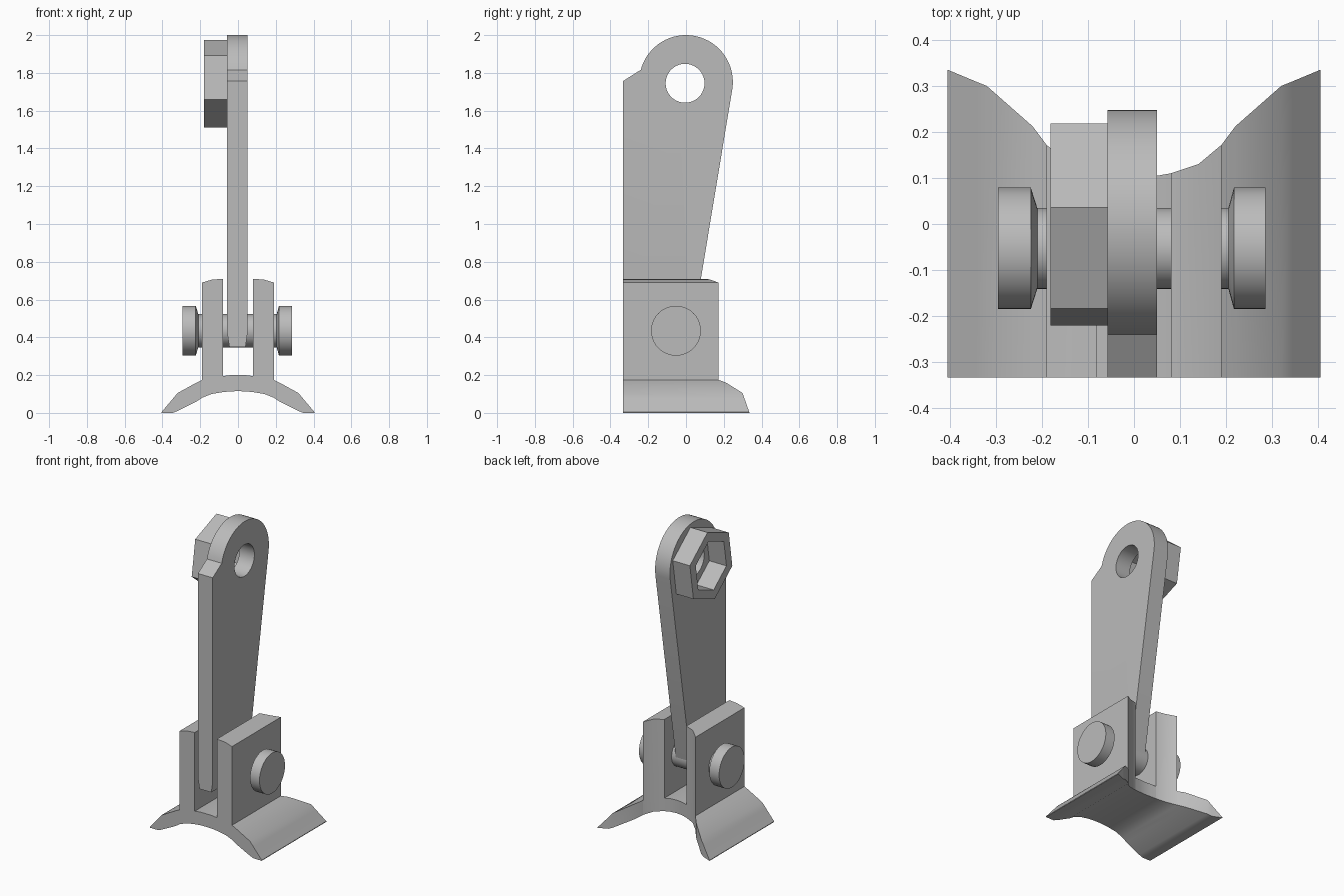
import bpy, bmesh
from math import sin, cos, radians

cube = bpy.data.objects.get("Cube")
if cube:
    bpy.data.objects.remove(cube, do_unlink=True)

grey = bpy.data.materials.new("plain_grey")
grey.use_nodes = True
colour = (0.5, 0.5, 0.5, 1)
grey.diffuse_color = colour
grey.node_tree.nodes["Principled BSDF"].inputs["Base Color"].default_value = colour

FRONT = -0.333


def finish(name, bm, recalc=True):
    if recalc:
        bmesh.ops.recalc_face_normals(bm, faces=bm.faces[:])
    mesh = bpy.data.meshes.new(name)
    bm.to_mesh(mesh)
    bm.free()
    obj = bpy.data.objects.new(name, mesh)
    bpy.context.collection.objects.link(obj)
    mesh.materials.append(grey)
    bpy.ops.object.select_all(action="DESELECT")
    obj.select_set(True)
    bpy.context.view_layer.objects.active = obj
    bpy.ops.object.shade_smooth_by_angle(angle=radians(32))
    return obj


def arc(cy, cz, r, start, end, steps):
    angles = [radians(start + (end - start) * i / steps) for i in range(steps + 1)]
    return [(cy + r * cos(a), cz + r * sin(a)) for a in angles]


def holed_plate(outer, hole, x0, x1):
    """Plate lying across x, with an outline and a hole given as (y, z)."""
    bm = bmesh.new()
    for loop in (outer, hole):
        vs = [bm.verts.new((x0, y, z)) for y, z in loop]
        for a, b in zip(vs, vs[1:] + vs[:1]):
            bm.edges.new((a, b))
    bmesh.ops.triangle_fill(bm, edges=bm.edges[:], use_beauty=True, use_dissolve=False)
    out = bmesh.ops.extrude_face_region(bm, geom=bm.faces[:], use_keep_orig=True)
    for v in out["geom"]:
        if isinstance(v, bmesh.types.BMVert):
            v.co.x = x1
    return bm


# Clevis base: curved saddle and two lugs, as columns of (x, back y, bottom z, top z)
half = [
    (0.0, 0.10, 0.115, 0.20),
    (0.04, 0.103, 0.114, 0.20),
    (0.08, 0.11, 0.11, 0.195),
    (0.08, 0.11, 0.11, 0.71),
    (0.14, 0.13, 0.10, 0.705),
    (0.19, 0.172, 0.08, 0.69),
    (0.19, 0.172, 0.08, 0.175),
    (0.22, 0.212, 0.06, 0.16),
    (0.32, 0.30, 0.01, 0.105),
    (0.345, 0.31, 0.0, 0.075),
    (0.405, 0.335, 0.0, 0.004),
]
columns = [(-x, y, b, t) for x, y, b, t in half[:0:-1]] + half
bm = bmesh.new()
rings = [[bm.verts.new(p) for p in ((x, FRONT, b), (x, FRONT, t), (x, y, t), (x, y, b))]
         for x, y, b, t in columns]
for i, (p, q) in enumerate(zip(rings, rings[1:])):
    wall = columns[i][0] == columns[i + 1][0]
    for k in ([1] if wall else range(4)):
        j = (k + 1) % 4
        bm.faces.new((p[k], p[j], q[j], q[k]))
bm.faces.new(rings[0])
bm.faces.new(rings[-1][::-1])
bmesh.ops.remove_doubles(bm, verts=bm.verts[:], dist=0.0001)
bmesh.ops.recalc_face_normals(bm, faces=bm.faces[:])
finish("clevis_base", bm)

# Lever arm: round eye on top, front shoulder, foot rounded about the pin
PIN_Y, PIN_Z = -0.053, 0.435
outline = arc(0, 1.752, 0.248, -9, 165, 32)
outline += [(FRONT, 1.757), (FRONT, 0.35)]
outline += arc(PIN_Y, PIN_Z, 0.085, -90, -9, 8)
eye = arc(-0.005, 1.745, 0.103, 0, 360, 40)[:-1]
bm = holed_plate(outline, eye, -0.057, 0.05)
bmesh.ops.bisect_plane(bm, geom=bm.verts[:] + bm.edges[:] + bm.faces[:],
                       plane_co=(0, 0, 0.42), plane_no=(0, 0, 1))
for v in bm.verts:
    if v.co.z < 0.38:
        v.co.x *= 0.8
finish("lever_arm", bm)

# Hexagonal socket on the right face of the eye
hexagon = [arc(-0.001, 1.743, r, 81, 441, 6)[:-1] for r in (0.235, 0.17)]
finish("hex_socket", holed_plate(*hexagon, -0.181, -0.057))

# Pivot pin with a chamfered head on each end, turned about the x axis
profile = [(-0.295, 0.0), (-0.295, 0.132), (-0.224, 0.132), (-0.21, 0.088),
           (0.205, 0.088), (0.217, 0.132), (0.285, 0.132), (0.285, 0.0)]
bm = bmesh.new()
SIDES = 40
loops = [[bm.verts.new((x, PIN_Y + r * cos(radians(360 * i / SIDES)),
                        PIN_Z + r * sin(radians(360 * i / SIDES)))) for i in range(SIDES)]
         for x, r in profile[1:-1]]
for a, b in zip(loops, loops[1:]):
    for i in range(SIDES):
        j = (i + 1) % SIDES
        bm.faces.new((a[i], a[j], b[j], b[i]))
bm.faces.new(loops[0])
bm.faces.new(loops[-1])
finish("pivot_pin", bm)
